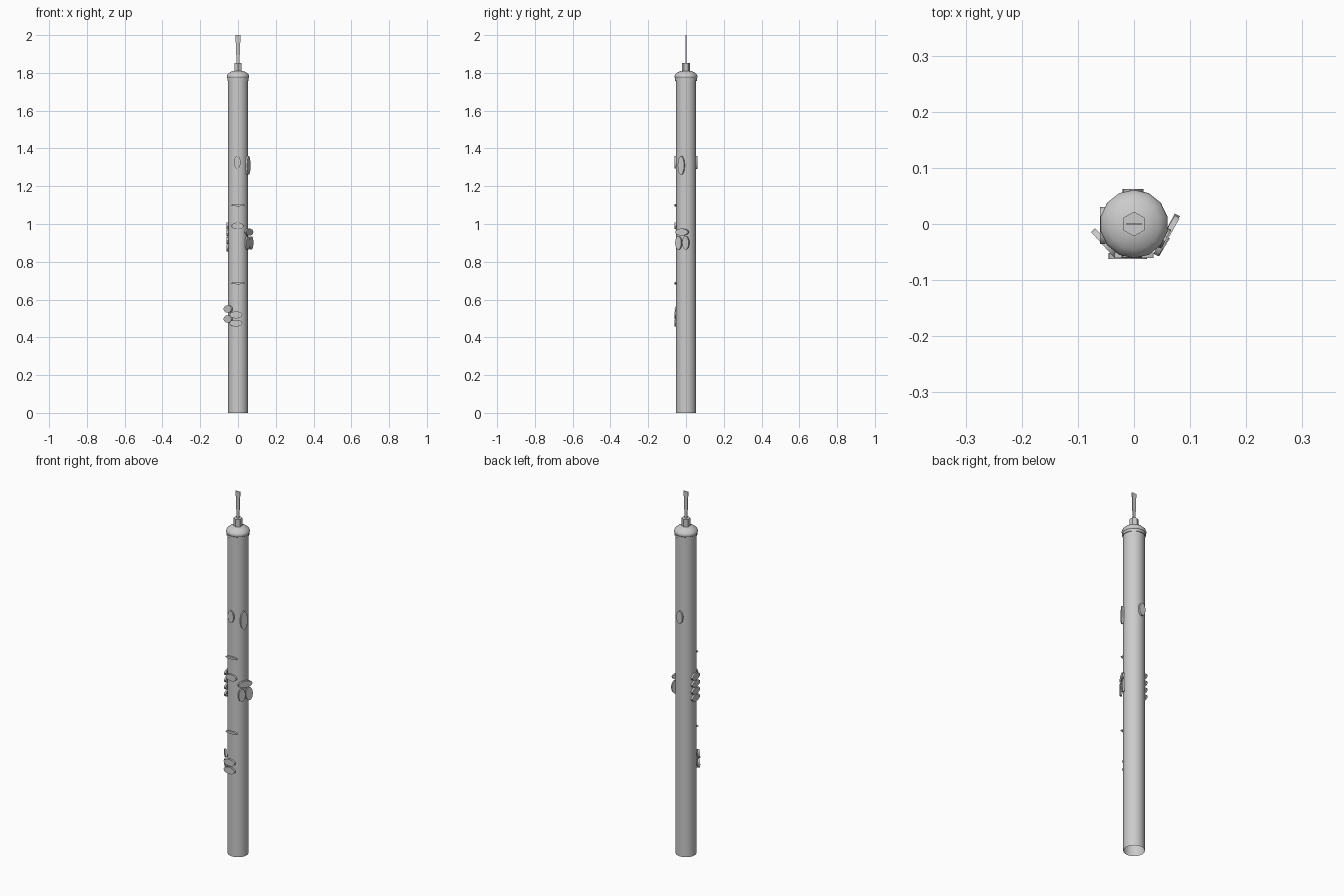
import bpy, bmesh
from math import cos, sin, pi, radians
from mathutils import Matrix, Vector

if "Cube" in bpy.data.objects:
    bpy.data.objects.remove(bpy.data.objects["Cube"])


def make_object(name, bm, smooth=None):
    me = bpy.data.meshes.new(name)
    bmesh.ops.recalc_face_normals(bm, faces=bm.faces)
    bm.to_mesh(me)
    bm.free()
    ob = bpy.data.objects.new(name, me)
    bpy.context.collection.objects.link(ob)
    if smooth:
        bpy.context.view_layer.objects.active = ob
        ob.select_set(True)
        bpy.ops.object.shade_smooth_by_angle(angle=radians(smooth))
        ob.select_set(False)
    return ob


def lathe(name, profile, sides, smooth=None, close_top=True):
    """Revolve (radius, z) points about the z axis."""
    bm = bmesh.new()
    rings = []
    for r, z in profile:
        rings.append([bm.verts.new((r * cos(2 * pi * i / sides + pi / 2),
                                    r * sin(2 * pi * i / sides + pi / 2), z))
                      for i in range(sides)])
    for a, b in zip(rings, rings[1:]):
        for i in range(sides):
            j = (i + 1) % sides
            bm.faces.new((a[i], a[j], b[j], b[i]))
    if close_top:
        bm.faces.new(rings[-1])
    ob = make_object(name, bm, smooth)
    return ob


def key_pad(name, x, y, z, facing, width, height, thick=0.01, sides=14):
    """Flat oval pad facing outward at the given angle in degrees."""
    bm = bmesh.new()
    bmesh.ops.create_cone(bm, cap_ends=True, segments=sides,
                          radius1=0.5, radius2=0.5, depth=1)
    turn = (Matrix.Translation(Vector((x, y, z)))
            @ Matrix.Rotation(radians(facing), 4, 'Z')
            @ Matrix.Rotation(pi / 2, 4, 'Y')
            @ Matrix.Diagonal((height, width, thick, 1)))
    bm.transform(turn)
    make_object(name, bm, 40)


# Long open tube
lathe("tube", [(0.053, 0), (0.053, 1.765)], 20, 40, close_top=False)

# Collar and domed cap
lathe("cap_collar", [(0.053, 1.758), (0.057, 1.758), (0.057, 1.772), (0.05, 1.774)], 14, 40)
lathe("domed_cap", [(0.05, 1.769), (0.058, 1.772), (0.061, 1.781), (0.058, 1.791),
                    (0.046, 1.802), (0.028, 1.81), (0.015, 1.812)], 14, 60)

# Hexagonal reed holder
lathe("reed_socket", [(0.022, 1.80), (0.022, 1.853)], 6)

# Flat flared reed
bm = bmesh.new()
bmesh.ops.create_cube(bm, size=1)
for v in bm.verts:
    top = v.co.z > 0
    v.co = Vector((v.co.x * (0.027 if top else 0.014), v.co.y * 0.004, 2.0 if top else 1.84))
make_object("reed", bm)

# Upper thumb, front and side pads (upright ovals)
key_pad("upper_front_pad", -0.004, -0.055, 1.327, -90, 0.036, 0.068)
key_pad("upper_back_pad", -0.002, 0.057, 1.326, 90, 0.037, 0.07)
key_pad("upper_side_pad", 0.053, -0.025, 1.31, -28, 0.038, 0.1)

# Thin finger slits on the front
for i, z in enumerate((1.10, 0.687)):
    key_pad(f"front_slit_{i}", 0, -0.056, z, -90, 0.07, 0.013)

# Middle front pad
key_pad("middle_front_pad", -0.002, -0.055, 0.99, -90, 0.064, 0.036)

# Stack of four pads on the left
for i in range(4):
    key_pad(f"left_stack_pad_{i}", -0.056, -0.003, 0.99 - i * 0.039, 180, 0.066, 0.037)

# Three-pad cluster on the right
key_pad("right_cluster_top", 0.058, -0.021, 0.957, -29, 0.078, 0.037)
key_pad("right_cluster_rear", 0.068, -0.001, 0.90, -28, 0.039, 0.072)
key_pad("right_cluster_front", 0.05, -0.039, 0.90, -31, 0.037, 0.072)

# Lower cluster: two front pads, two angled left pads
for i, z in enumerate((0.519, 0.475)):
    key_pad(f"lower_front_pad_{i}", -0.011, -0.057, z, -90, 0.068, 0.037)
for i, z in enumerate((0.55, 0.497)):
    key_pad(f"lower_left_pad_{i}", -0.052, -0.034, z, 222, 0.062, 0.04)
